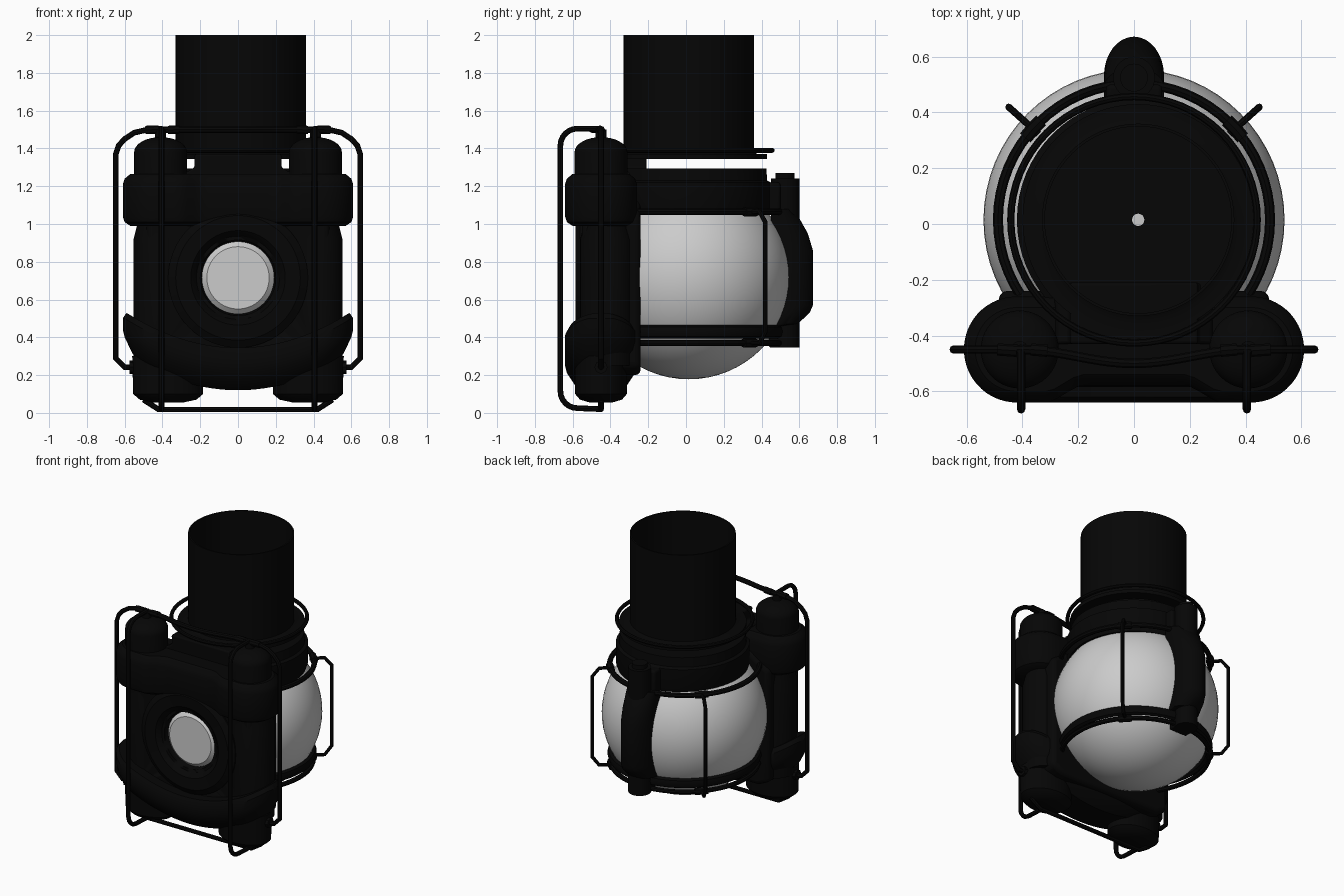
import bpy, bmesh
from math import sin, cos, pi, radians, sqrt

if "Cube" in bpy.data.objects:
    bpy.data.objects.remove(bpy.data.objects["Cube"])


def material(name, value):
    m = bpy.data.materials.new(name)
    m.use_nodes = True
    m.diffuse_color = (value, value, value, 1)
    b = m.node_tree.nodes["Principled BSDF"]
    b.inputs["Base Color"].default_value = (value, value, value, 1)
    b.inputs["Roughness"].default_value = 0.6
    return m


BLACK = material("black metal", 0.0018)
GLASS = material("pale glass", 0.6)
CY = 0.015  # depth of the globe axis


def finish(obj, mat, angle=35, bevel=0):
    obj.data.materials.append(mat)
    if bevel:
        mod = obj.modifiers.new("rounded edges", 'BEVEL')
        mod.width, mod.segments, mod.limit_method = bevel, 3, 'ANGLE'
    bpy.ops.object.select_all(action='DESELECT')
    bpy.context.view_layer.objects.active = obj
    obj.select_set(True)
    bpy.ops.object.shade_smooth_by_angle(angle=radians(angle))
    return obj


def from_bmesh(name, bm, mat, bevel=0):
    bmesh.ops.recalc_face_normals(bm, faces=bm.faces)
    me = bpy.data.meshes.new(name)
    bm.to_mesh(me)
    bm.free()
    obj = bpy.data.objects.new(name, me)
    bpy.context.collection.objects.link(obj)
    return finish(obj, mat, bevel=bevel)


def lathe(name, profile, mat, loc, closed=False, steps=64, scale=(1, 1), facing_front=False):
    """Spin (radius, height) points about a vertical or front-facing axis."""
    bm = bmesh.new()
    rings = [[bm.verts.new((r * cos(2 * pi * i / steps) * scale[0],
                            r * sin(2 * pi * i / steps) * scale[1], h))
              for i in range(steps)] for r, h in profile]
    pairs = list(zip(rings, rings[1:]))
    if closed:
        pairs.append((rings[-1], rings[0]))
    for a, b in pairs:
        for i in range(steps):
            j = (i + 1) % steps
            bm.faces.new((a[i], a[j], b[j], b[i]))
    if not closed:
        for ring_verts in (rings[0], rings[-1]):
            bm.faces.new(ring_verts)
    for v in bm.verts:
        x, y, z = v.co
        v.co = (x, -z, y) if facing_front else (x, y, z)
    bmesh.ops.translate(bm, verts=bm.verts, vec=loc)
    return from_bmesh(name, bm, mat)


def loft(name, sections, bevel=0):
    """Skin matching outlines and cap both ends."""
    bm = bmesh.new()
    rows = [[bm.verts.new(p) for p in s] for s in sections]
    for e in (rows[0], rows[-1]):
        bm.faces.new(e)
    n = len(rows[0])
    for a, b in zip(rows, rows[1:]):
        for i in range(n):
            j = (i + 1) % n
            bm.faces.new((a[i], a[j], b[j], b[i]))
    return from_bmesh(name, bm, BLACK, bevel=bevel)


def prism(name, outline, axis, a, b, bevel):
    """Extrude a 2D outline along x or y."""
    loft(name, [[(w, u, v) if axis == 'x' else (u, w, v) for u, v in outline] for w in (a, b)], bevel)


def band(name, levels, sag, recess):
    """Pill-shaped belt around both canisters; levels are (inset, height)."""
    bm = bmesh.new()
    cols = []
    for k in range(49):
        s = sin((-1 + k / 24) * pi / 2)
        row = []
        for inset, h in levels:
            r = 0.19 - inset
            x = s * (0.42 + r)
            half = sqrt(max(0, r * r - max(0, abs(x) - 0.42) ** 2)) + 0.0005
            dent = recess * min(1, max(0, (0.3 - abs(x)) / 0.1))
            row.append([bm.verts.new((x, y, h + sag(x))) for y in (-0.45 - half + dent, -0.45 + half)])
        cols.append(row)
    last = len(levels) - 1
    for a, b in zip(cols, cols[1:]):
        for side in (0, 1):
            for i in range(last):
                bm.faces.new((a[i][side], b[i][side], b[i + 1][side], a[i + 1][side]))
        for i in (0, last):
            bm.faces.new((a[i][0], b[i][0], b[i][1], a[i][1]))
    for row in (cols[0], cols[-1]):
        for i in range(last):
            bm.faces.new((row[i][0], row[i][1], row[i + 1][1], row[i + 1][0]))
    return from_bmesh(name, bm, BLACK)


def wire(name, points, radius=0.015):
    cu = bpy.data.curves.new(name, 'CURVE')
    cu.dimensions, cu.bevel_depth, cu.bevel_resolution, cu.use_fill_caps = '3D', radius, 2, True
    sp = cu.splines.new('POLY')
    sp.points.add(len(points) - 1)
    for p, q in zip(sp.points, points):
        p.co = (*q, 1)
    tmp = bpy.data.objects.new(name, cu)
    bpy.context.collection.objects.link(tmp)
    bpy.context.view_layer.update()
    me = bpy.data.meshes.new_from_object(tmp.evaluated_get(bpy.context.evaluated_depsgraph_get()))
    bpy.data.objects.remove(tmp)
    me.materials.clear()
    obj = bpy.data.objects.new(name, me)
    bpy.context.collection.objects.link(obj)
    return finish(obj, BLACK)


def ring(name, radius, z, thick, tall=1):
    profile = [(radius + thick * cos(k * pi / 4), thick * tall * sin(k * pi / 4)) for k in range(8)]
    return lathe(name, profile, BLACK, (0, CY, z), closed=True)


# Glass globe
bpy.ops.mesh.primitive_uv_sphere_add(segments=64, ring_count=32, radius=0.54, location=(0, CY, 0.718))
globe = bpy.context.object
globe.name = "globe"
finish(globe, GLASS)

# Chimney, open at both ends, with a flange hovering over the collar
lathe("chimney", [(0.345, 2), (0.345, 1.38), (0.365, 1.37), (0.415, 1.37), (0.415, 1.345),
                  (0.335, 1.345), (0.335, 2)], BLACK, (0.015, CY, 0), closed=True)
# Collar with a small centre hole
lathe("collar", [(0.022, 1.295), (0.41, 1.295), (0.415, 1.23), (0.435, 1.22), (0.435, 1.08),
                 (0.425, 1.05), (0.40, 1.05), (0.40, 1.28), (0.022, 1.28)], BLACK,
      (0.015, CY, 0), closed=True)

# Cage rings
ring("chimney_ring", 0.442, 1.39, 0.013)
ring("upper_cage_ring", 0.488, 1.065, 0.018)
ring("lower_cage_band", 0.478, 0.43, 0.025, 1.4)
ring("lower_cage_ring", 0.482, 0.37, 0.016)

# Rear strap with a rounded back bulging over the globe, and a post at each end
strap = [(0.45, 1.06), (0.56, 1.08), (0.60, 1.03), (0.645, 0.95), (0.672, 0.86),
         (0.672, 0.57), (0.655, 0.53), (0.59, 0.47), (0.45, 0.45)]
turns = [k * pi / 16 for k in range(-8, 9)]
loft("rear_strap", [[(0.108 * sin(t), 0.45 + (y - 0.45) * (0.36 + 0.64 * cos(t)), z) for y, z in strap]
                    for t in turns])
for name, low, high in (("rear_top_post", 0.95, 1.24), ("rear_bottom_post", 0.345, 0.6)):
    lathe(name, [(0.075, low), (0.075, high), (0.05, high), (0.05, high + 0.03)],
          BLACK, (0, 0.525, 0), steps=32)
prism("rear_lug", [(0.40, 1.05), (0.50, 1.05), (0.50, 1.22), (0.40, 1.22)], 'x', -0.1, 0.1, 0.015)
prism("rear_foot_lug", [(0.44, 0.345), (0.54, 0.345), (0.54, 0.46), (0.44, 0.46)],
      'x', -0.07, 0.07, 0.01)

# Front body, neck block and belts
half_body = [(0, 0.2), (0.4, 0.2), (0.485, 0.24), (0.485, 1.04), (0.3, 1.16), (0, 1.24)]
outline = half_body + [(-x, z) for x, z in reversed(half_body[1:-1])]
prism("front_body", outline, 'y', -0.55, -0.24, 0.03)
prism("neck_block", [(-0.34, 1.0), (0.34, 1.0), (0.28, 1.27), (0.23, 1.30), (0.23, 1.37),
                     (-0.23, 1.37), (-0.23, 1.30), (-0.28, 1.27)], 'y', -0.43, -0.21, 0.01)
band("upper_belt", [(0.04, 0.99), (0.01, 1.01), (0, 1.04), (0, 1.21), (0.01, 1.24), (0.04, 1.265)],
     lambda x: 0.0, 0.06)
band("lower_belt", [(0.09, 0.12), (0.05, 0.15), (0.01, 0.21), (0, 0.25), (0, 0.31), (0.02, 0.345)],
     lambda x: 0.53 * min(abs(x), 0.6) ** 2, 0.0)

# Lens with bevelled rim inside a stepped bezel
lathe("bezel", [(0.37, 0.5), (0.37, 0.56), (0.33, 0.585), (0.25, 0.58), (0.2, 0.53),
                (0.19, 0.48)], BLACK, (0, 0, 0.715), closed=True, facing_front=True)
lathe("lens", [(0.192, 0.48), (0.192, 0.515), (0.165, 0.54)], GLASS, (0, 0, 0.715), facing_front=True)
# Recess backing keeps the body from covering the lens
body = bpy.data.objects["front_body"]
cutter = lathe("lens_cutter", [(0.2, 0.47), (0.2, 0.7)], BLACK, (0, 0, 0.715), facing_front=True)
cutter.hide_render = True
cut = body.modifiers.new("lens recess", 'BOOLEAN')
cut.operation, cut.object = 'DIFFERENCE', cutter
bpy.context.view_layer.objects.active = body
for mod_name in [m.name for m in body.modifiers]:
    bpy.ops.object.modifier_apply(modifier=mod_name)
bpy.data.objects.remove(cutter)

# Bottom wire joining the canisters, top hose bowing forward
wire("bottom_bar", [(-0.5, -0.45, 0.07), (-0.42, -0.45, 0.018), (0.42, -0.45, 0.018), (0.5, -0.45, 0.07)])
wire("top_hose", [(0.41 * k / 10, -0.45 - 0.05 * cos(k * pi / 20) ** 2, 1.5) for k in range(-10, 11)], 0.017)

for side, s in (("left", 1), ("right", -1)):
    # Domed cap, slimmer middle and wide foot of the canister
    dome = [(0.14 * cos(k * pi / 16), 1.38 + 0.08 * sin(k * pi / 16)) for k in range(8)]
    lathe(side + "_canister_cap", [(0.14, 1.05)] + dome + [(0.03, 1.46), (0.03, 1.5)],
          BLACK, (s * 0.41, -0.45, 0), steps=40)
    lathe(side + "_canister", [(0.14, 0.25), (0.14, 0.92), (0.12, 1.0), (0.12, 1.1)],
          BLACK, (s * 0.413, -0.42, 0), steps=40)
    lathe(side + "_foot", [(0.08, 0.055), (0.15, 0.07), (0.185, 0.1), (0.19, 0.3)],
          BLACK, (s * 0.37, -0.45, 0), scale=(1, 0.74), steps=40)
    # Front guard bar
    corner = [(0.09 * sin(k * pi / 12), 0.09 * cos(k * pi / 12)) for k in range(7)]
    bend = ([(-0.45, 1.505)] + [(-0.575 - u, 1.415 + v) for u, v in corner]
            + [(-0.575 - u, 0.115 - v) for u, v in reversed(corner)] + [(-0.45, 0.02)])
    wire(side + "_front_guard", [(s * 0.405, y, z) for y, z in bend])
    # Side guard loop
    loop = [(0.40, 1.505), (0.50, 1.495), (0.55, 1.483), (0.6, 1.45), (0.632, 1.415), (0.647, 1.37),
            (0.647, 0.29), (0.6, 0.242), (0.5, 0.242)]
    wire(side + "_side_guard", [(s * u, -0.45, z) for u, z in loop])
    wire(side + "_side_socket", [(s * 0.5, -0.45, 0.242), (s * 0.575, -0.45, 0.242)], 0.035)
    for sleeve, a, b in (("inner", 0.31, 0.37), ("outer", 0.42, 0.49)):
        wire(f"{side}_{sleeve}_sleeve", [(s * a, -0.455, 1.5), (s * b, -0.45, 1.498)], 0.022)
    # Rear diagonal handle and its clips
    dx, dy = s * cos(radians(42)), sin(radians(42))
    grip = [(0.46, 1.065), (0.56, 1.065), (0.605, 1.01), (0.605, 0.43), (0.56, 0.37), (0.46, 0.37)]
    wire(side + "_rear_handle", [(dx * r, CY + dy * r, z) for r, z in grip], 0.0125)
    for clip, z, r in (("upper", 1.065, 0.488), ("lower", 0.37, 0.482)):
        arc = [radians(42 + d) for d in (-5, 0, 5)]
        wire(f"{side}_{clip}_clip", [(s * r * cos(t), CY + r * sin(t), z) for t in arc], 0.025)
